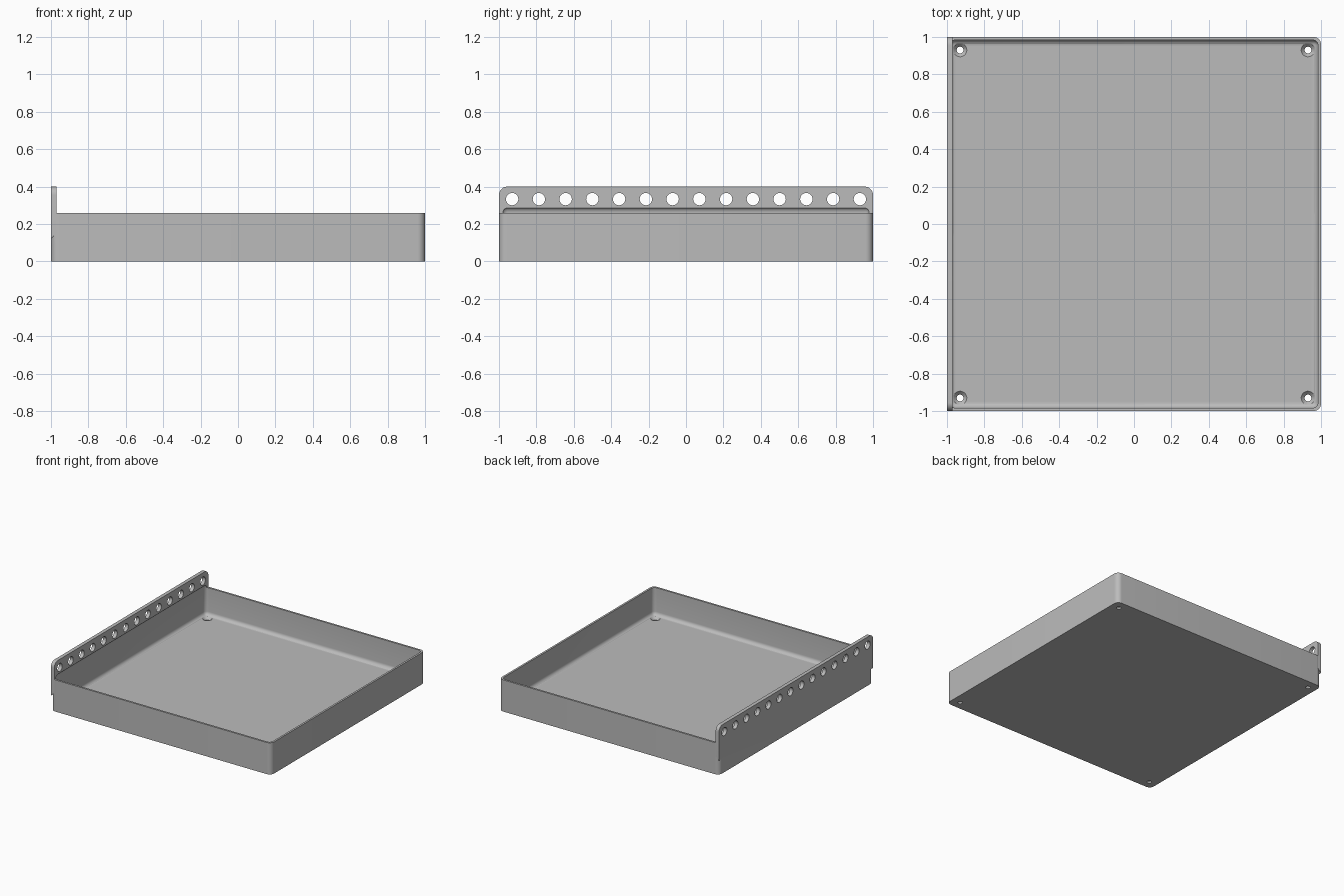
import bpy, bmesh, math
from mathutils import Matrix, Vector

cube = bpy.data.objects.get("Cube")
if cube:
    bpy.data.objects.remove(cube, do_unlink=True)

grey = bpy.data.materials.new("plain grey")
grey.use_nodes = True
colour = (0.5, 0.5, 0.5, 1)
grey.diffuse_color = colour
grey.node_tree.nodes["Principled BSDF"].inputs["Base Color"].default_value = colour


def make_object(name, bm):
    bmesh.ops.recalc_face_normals(bm, faces=bm.faces)
    mesh = bpy.data.meshes.new(name)
    bm.to_mesh(mesh)
    bm.free()
    mesh.materials.append(grey)
    obj = bpy.data.objects.new(name, mesh)
    bpy.context.collection.objects.link(obj)
    return obj


def box(name, low, high, radius, rounded, segments=8):
    """Box between two corners, with the edges chosen by a rule rounded."""
    low, high = Vector(low), Vector(high)
    bm = bmesh.new()
    bmesh.ops.create_cube(bm, size=1)
    for v in bm.verts:
        v.co = (low + high) / 2 + v.co * (high - low)
    edges = [e for e in bm.edges if rounded(e)]
    bmesh.ops.bevel(bm, geom=edges, offset=radius, segments=segments,
                    profile=0.5, affect='EDGES')
    return make_object(name, bm)


def add_cone(bm, r1, r2, depth, matrix):
    bmesh.ops.create_cone(bm, cap_ends=True, segments=32, radius1=r1,
                          radius2=r2, depth=depth, matrix=matrix)


def combine(target, other, operation):
    """Apply a boolean and hide the helper from renders."""
    mod = target.modifiers.new("join", 'BOOLEAN')
    mod.operation, mod.solver, mod.object = operation, 'EXACT', other
    bpy.context.view_layer.objects.active = target
    bpy.ops.object.modifier_apply(modifier=mod.name)
    bpy.data.objects.remove(other, do_unlink=True)


def is_upright(e):
    a, b = e.verts
    return abs(a.co.z - b.co.z) > 0.1


def is_plate_top_corner(e):
    a, b = e.verts
    return abs(a.co.x - b.co.x) > 0.01 and a.co.z > 0.3


# Tray body with rounded upright corners
tray = box("tray", (-1, -1, 0), (1, 1, 0.26), 0.04, is_upright)

# Mounting plate, its lower edge sloped
plate = box("mounting_plate", (-1, -1, 0.12), (-0.97, 1, 0.4), 0.045, is_plate_top_corner)
for v in plate.data.vertices:
    if v.co.z < 0.13 and v.co.x > -0.98:
        v.co.z += 0.03
combine(tray, plate, 'UNION')

# Hollow, with soft edges all round
hollow = box("hollow_cutter", (-0.984, -0.984, 0.035), (0.984, 0.984, 0.291),
             0.03, lambda e: True, 6)
combine(tray, hollow, 'DIFFERENCE')

# Row of holes through the plate
bm = bmesh.new()
for i in range(14):
    place = Matrix.Translation((-1, (i - 6.5) * 0.143, 0.333))
    add_cone(bm, 0.033, 0.033, 0.2, place @ Matrix.Rotation(math.pi / 2, 4, 'Y'))
combine(tray, make_object("plate_hole_cutter", bm), 'DIFFERENCE')

# Countersunk screw holes in the floor corners
for name, r1, r2, depth, z in (("screw_hole_cutter", 0.018, 0.018, 0.2, 0),
                               ("countersink_cutter", 0.016, 0.038, 0.024, 0.025)):
    bm = bmesh.new()
    for x in (-0.93, 0.93):
        for y in (-0.93, 0.93):
            add_cone(bm, r1, r2, depth, Matrix.Translation((x, y, z)))
    combine(tray, make_object(name, bm), 'DIFFERENCE')

# Smooth the curves, keep the edges sharp
bpy.ops.object.select_all(action='DESELECT')
tray.select_set(True)
bpy.context.view_layer.objects.active = tray
bpy.ops.object.shade_smooth_by_angle(angle=math.radians(30))
